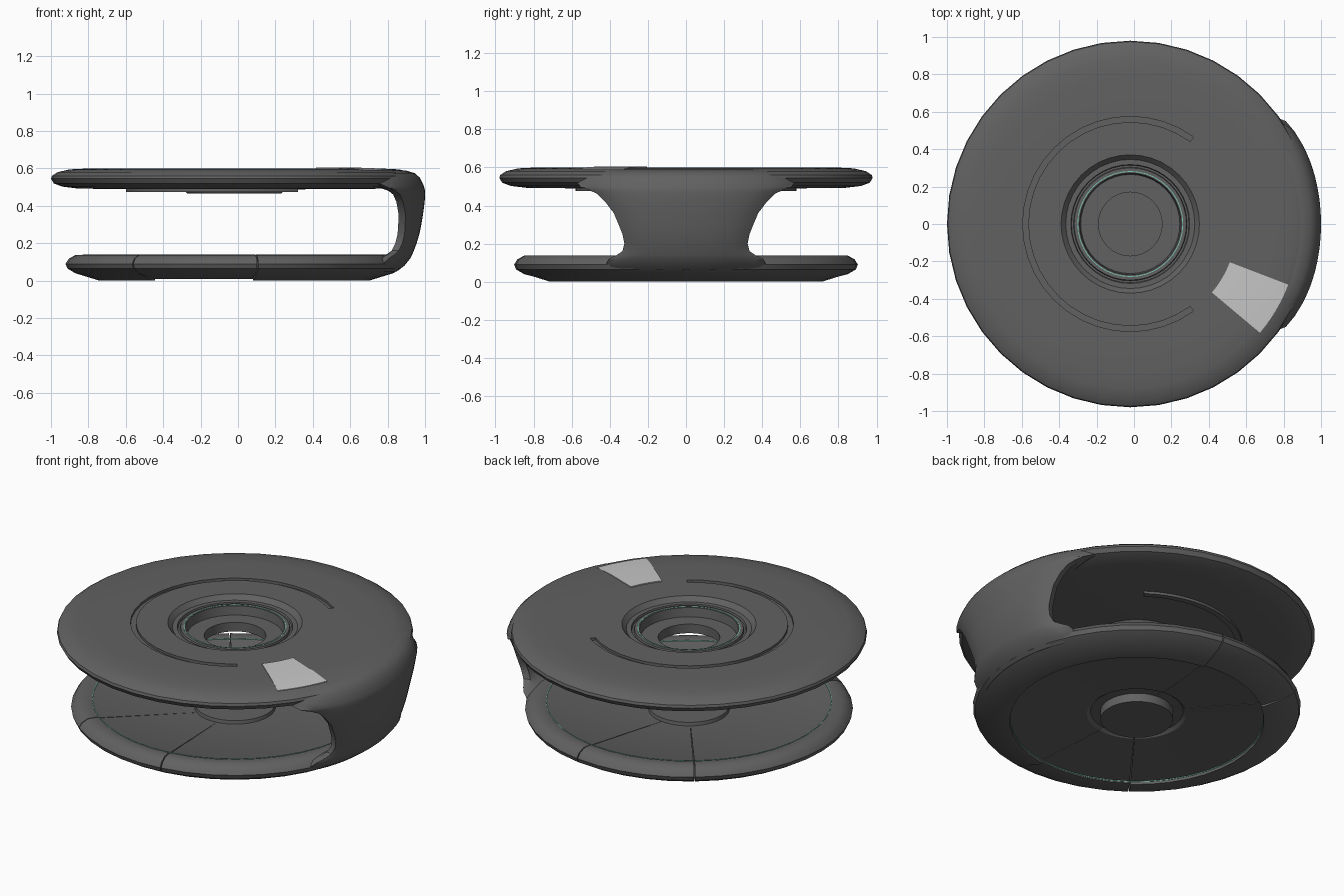
import bpy, bmesh, math

cube = bpy.data.objects.get("Cube")
if cube:
    bpy.data.objects.remove(cube)

CX = -0.02  # shared axis of both discs


def material(name, rgb):
    m = bpy.data.materials.new(name)
    m.use_nodes = True
    m.diffuse_color = (*rgb, 1)
    m.node_tree.nodes["Principled BSDF"].inputs["Base Color"].default_value = (*rgb, 1)
    return m


GREY = material("dark grey", (0.12, 0.12, 0.12))
PALE = material("pale grey", (0.58, 0.58, 0.58))
TEAL = material("teal", (0.2, 0.6, 0.5))


def loft(name, rows, mat, closed):
    """Skin a series of closed cross-sections, capping the ends if open."""
    bm = bmesh.new()
    loops = [[bm.verts.new(p) for p in row] for row in rows]
    n = len(rows[0])
    pairs = list(zip(loops, loops[1:])) + ([(loops[-1], loops[0])] if closed else [])
    for a, b in pairs:
        for i in range(n):
            j = (i + 1) % n
            bm.faces.new((a[i], a[j], b[j], b[i]))
    if not closed:
        bm.faces.new(loops[0])
        bm.faces.new(loops[-1])
    bmesh.ops.remove_doubles(bm, verts=bm.verts, dist=1e-5)
    bmesh.ops.recalc_face_normals(bm, faces=bm.faces)
    mesh = bpy.data.meshes.new(name)
    bm.to_mesh(mesh)
    bm.free()
    mesh.materials.append(mat)
    ob = bpy.data.objects.new(name, mesh)
    bpy.context.collection.objects.link(ob)
    bpy.ops.object.select_all(action="DESELECT")
    ob.select_set(True)
    bpy.context.view_layer.objects.active = ob
    bpy.ops.object.shade_smooth_by_angle(angle=math.radians(30))


def turn(profile, start, end, full):
    """Copies of a (radius, height) section swung from start to end degrees."""
    steps = max(2, round(full * (end - start) / 360))
    angles = [math.radians(start + (end - start) * k / steps) for k in range(steps + 1)]
    return [[(CX + r * math.cos(a), r * math.sin(a), z) for r, z in profile] for a in angles]


def lathe(name, profile, mat, start=0, end=360, full=40):
    rows = turn(profile, start, end, full)
    closed = end - start >= 360
    loft(name, rows[:-1] if closed else rows, mat, closed)


def box(r0, r1, z0, z1):
    return [(r0, z0), (r1, z0), (r1, z1), (r0, z1)]


def upper_section(groove_z):
    """Stepped well, top face with a groove floor, rounded rim and underside."""
    return [(0.17, 0.465), (0.17, 0.52), (0.265, 0.52), (0.272, 0.573), (0.30, 0.573),
            (0.304, 0.56), (0.314, 0.56), (0.318, 0.573), (0.345, 0.573), (0.37, 0.60),
            (0.545, 0.60), (0.545, groove_z), (0.575, groove_z), (0.575, 0.60),
            (0.78, 0.60), (0.88, 0.595), (0.945, 0.58), (0.975, 0.56), (0.98, 0.545),
            (0.965, 0.52), (0.92, 0.503), (0.83, 0.492), (0.27, 0.488), (0.25, 0.465)]


# Upper disc: plain beside the bridge, with a C-shaped groove round the rest
loft("upper_disc", turn(upper_section(0.60), -54, 54, 40)
     + turn(upper_section(0.585), 54, 306, 40), GREY, True)
lathe("underside_rib", box(0.545, 0.58, 0.475, 0.495), GREY, 54, 306, 96)

# Pale label and teal ring on the upper disc
lathe("label_plate", [(0.57, 0.598), (0.78, 0.598), (0.905, 0.587),
                      (0.905, 0.593), (0.78, 0.603), (0.57, 0.606)], PALE, -40, -21, 120)
lathe("well_ring", box(0.279, 0.283, 0.57, 0.575), TEAL, full=40)

# Lower disc: dished sectors, two of them slightly recessed panels
section = [(0.20, 0.085), (0.24, 0.085), (0.78, 0.132), (0.80, 0.139), (0.85, 0.137),
           (0.885, 0.117), (0.902, 0.09), (0.892, 0.065), (0.85, 0.04), (0.72, 0),
           (0.70, 0), (0.70, 0.022), (0.275, 0.045), (0.255, 0.06), (0.20, 0.06)]
panel = [(r, max(z, 0.008)) for r, z in section]
GAP = 0.2
for name, prof, a, b in (("lower_disc_front_sector", section, -82, 82),
                         ("left_panel", panel, 82, 127),
                         ("lower_disc_rear_sector", section, 127, 233),
                         ("right_panel", panel, 233, 278)):
    lathe(name, prof, GREY, a + GAP, b - GAP)
lathe("lower_hub", [(0, 0.008), (0.20, 0.008), (0.20, 0.07), (0.225, 0.075),
                    (0.22, 0.105), (0, 0.105)], GREY)
lathe("lower_top_ring", box(0.783, 0.787, 0.128, 0.1365), TEAL)
lathe("lower_base_ring", box(0.697, 0.701, 0.016, 0.020), TEAL)

# Curved bridge joining the discs: (height, inner radius, outer radius, half width)
stations = [(0.05, 0.76, 0.87, 0.42), (0.08, 0.77, 0.91, 0.42), (0.12, 0.78, 0.942, 0.40),
            (0.14, 0.83, 0.952, 0.36), (0.16, 0.88, 0.96, 0.33), (0.20, 0.92, 0.975, 0.32),
            (0.25, 0.94, 0.99, 0.33), (0.30, 0.947, 1.0, 0.35), (0.36, 0.948, 1.01, 0.375),
            (0.42, 0.94, 1.018, 0.42), (0.46, 0.91, 1.02, 0.46), (0.48, 0.87, 1.02, 0.50),
            (0.495, 0.82, 1.017, 0.545), (0.52, 0.82, 1.008, 0.58), (0.55, 0.82, 0.993, 0.58),
            (0.575, 0.82, 0.965, 0.54), (0.588, 0.82, 0.92, 0.48)]
N = 16
rows = []
for z, r0, r1, half in stations:
    angle = math.asin(half / (r1 - 0.03))
    steps = [2 * k / N - 1 for k in range(N + 1)]
    thin = 0.045 if z > 0.5 else 0.02
    # skin thins toward both side edges; inner fillet fades out there
    outer = [(r1 - thin * s ** 6, s * angle) for s in steps]
    inner = [(r0 + (r1 - 0.06 - r0) * s ** 4, s * angle) for s in reversed(steps)]
    rows.append([(CX + r * math.cos(a), r * math.sin(a), z) for r, a in outer + inner])
loft("bridge", rows, GREY, False)
